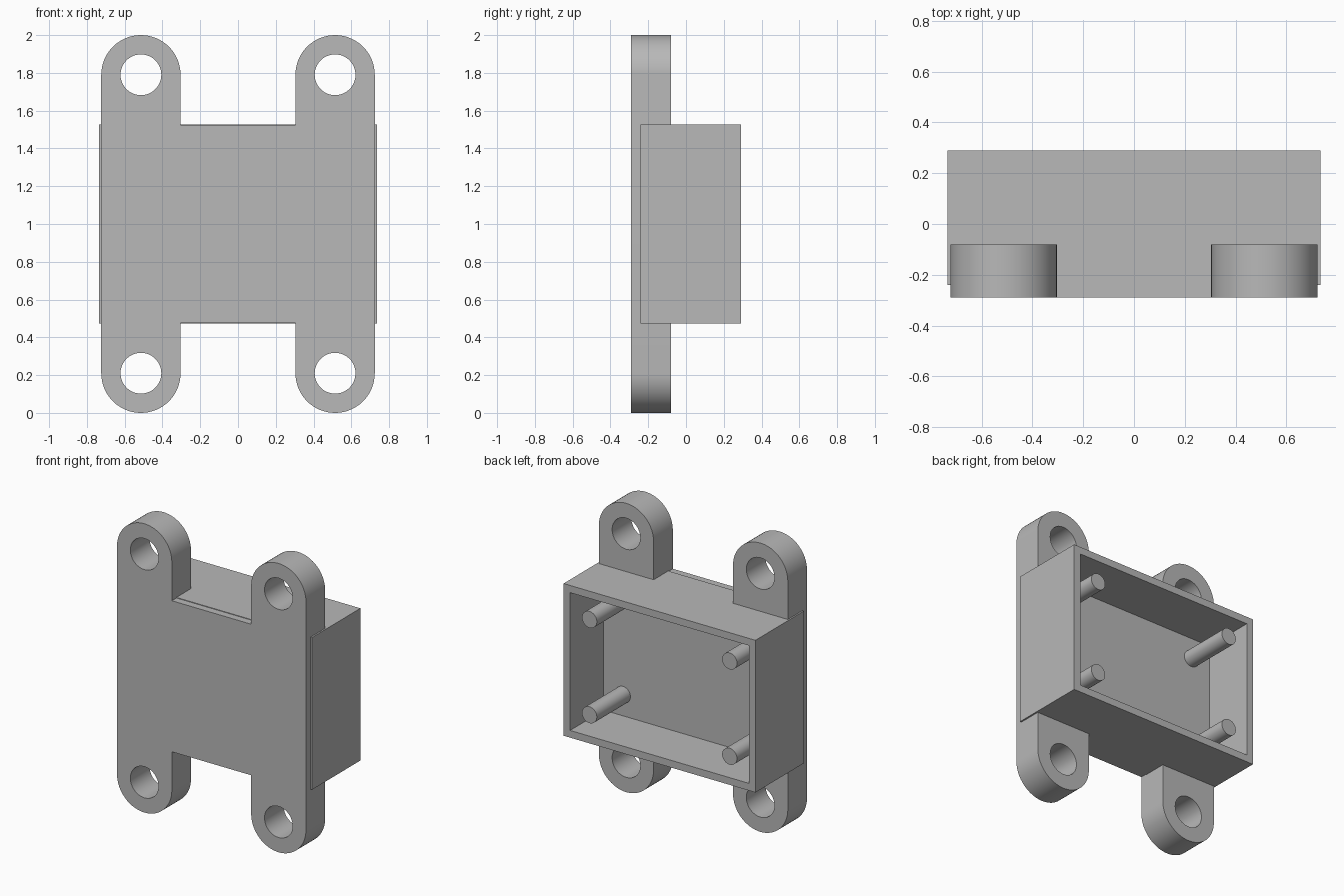
import bpy
import bmesh
from math import sin, cos, pi, radians
from mathutils import Matrix, Vector

old = bpy.data.objects.get("Cube")
if old:
    bpy.data.objects.remove(old, do_unlink=True)

FRONT, BACK = -0.29, 0.29
LUG_X, LUG_Z, LUG_R, HOLE_R = 0.514, 0.79, 0.21, 0.108
MID_Z = 1.0
PLATE_BACK = -0.08
PLATE_HALF_Z = 0.523
BOX_HALF_X, BOX_HALF_Z, BOX_FRONT = 0.735, 0.527, -0.24
FLOOR_Y = -0.078
WALL = 0.05
PIN_X, PIN_Z, PIN_R = 0.537, 0.33, 0.057

grey = bpy.data.materials.new("plain grey")
grey.use_nodes = True
grey.diffuse_color = (0.48, 0.48, 0.48, 1)
grey.node_tree.nodes["Principled BSDF"].inputs["Base Color"].default_value = grey.diffuse_color


def make_object(name, bm):
    bmesh.ops.recalc_face_normals(bm, faces=bm.faces)
    mesh = bpy.data.meshes.new(name)
    bm.to_mesh(mesh)
    bm.free()
    mesh.materials.append(grey)
    obj = bpy.data.objects.new(name, mesh)
    bpy.context.collection.objects.link(obj)
    return obj


def smooth(obj):
    bpy.ops.object.select_all(action='DESELECT')
    obj.select_set(True)
    bpy.context.view_layer.objects.active = obj
    bpy.ops.object.shade_smooth_by_angle(angle=radians(30))


def add_rod(bm, x, z, radius, y0, y1, sides=48):
    place = Matrix.Translation((x, (y0 + y1) / 2, z)) @ Matrix.Rotation(pi / 2, 4, 'X')
    bmesh.ops.create_cone(bm, cap_ends=True, segments=sides, radius1=radius,
                          radius2=radius, depth=y1 - y0, matrix=place)


def corners(dx, dz):
    return [(sx * dx, MID_Z + sz * dz) for sx in (-1, 1) for sz in (-1, 1)]


# Mounting plate: H-shaped outline with four rounded lugs
def lug_arc(sx, sz, steps=32):
    # Half circle running clockwise for the top, continuing clockwise below
    start = pi if sz > 0 else 0
    return [(sx * LUG_X + LUG_R * cos(start - pi * i / steps),
             MID_Z + sz * LUG_Z + LUG_R * sin(start - pi * i / steps))
            for i in range(steps + 1)]


inner_x = LUG_X - LUG_R
top, bottom = MID_Z + PLATE_HALF_Z, MID_Z - PLATE_HALF_Z
outline = (lug_arc(-1, 1) + [(-inner_x, top), (inner_x, top)] + lug_arc(1, 1)
           + lug_arc(1, -1) + [(inner_x, bottom), (-inner_x, bottom)] + lug_arc(-1, -1))
bm = bmesh.new()
face = bm.faces.new([bm.verts.new((x, FRONT, z)) for x, z in outline])
grown = bmesh.ops.extrude_face_region(bm, geom=[face])["geom"]
bmesh.ops.translate(bm, vec=Vector((0, PLATE_BACK - FRONT, 0)),
                    verts=[g for g in grown if isinstance(g, bmesh.types.BMVert)])
plate = make_object("mounting_plate", bm)

# Screw holes through the lugs
bm = bmesh.new()
for x, z in corners(LUG_X, LUG_Z):
    add_rod(bm, x, z, HOLE_R, FRONT - 0.1, PLATE_BACK + 0.1)
cutter = make_object("hole_cutter", bm)
cutter.hide_render = True
cut = plate.modifiers.new("screw holes", 'BOOLEAN')
cut.operation, cut.solver, cut.object = 'DIFFERENCE', 'EXACT', cutter
bpy.ops.object.select_all(action='DESELECT')
plate.select_set(True)
bpy.context.view_layer.objects.active = plate
bpy.ops.object.modifier_apply(modifier=cut.name)
bpy.data.objects.remove(cutter, do_unlink=True)
smooth(plate)

# Open-backed box: inset the rear face and push it in to form the floor
bm = bmesh.new()
size = Matrix.Diagonal((2 * BOX_HALF_X, BACK - BOX_FRONT, 2 * BOX_HALF_Z, 1))
bmesh.ops.create_cube(bm, size=1, matrix=Matrix.Translation(
    (0, (BACK + BOX_FRONT) / 2, MID_Z)) @ size)
rear = max(bm.faces, key=lambda f: f.calc_center_median().y)
bmesh.ops.inset_region(bm, faces=[rear], thickness=WALL, use_even_offset=True)
grown = bmesh.ops.extrude_face_region(bm, geom=[rear])["geom"]
if rear.is_valid:
    bmesh.ops.delete(bm, geom=[rear], context='FACES_ONLY')
bmesh.ops.translate(bm, vec=Vector((0, FLOOR_Y - BACK, 0)),
                    verts=[g for g in grown if isinstance(g, bmesh.types.BMVert)])
make_object("box_shell", bm)

# Support pins standing on the floor, flush with the rim
bm = bmesh.new()
for x, z in corners(PIN_X, PIN_Z):
    add_rod(bm, x, z, PIN_R, FLOOR_Y - 0.02, BACK, sides=32)
smooth(make_object("support_pins", bm))
